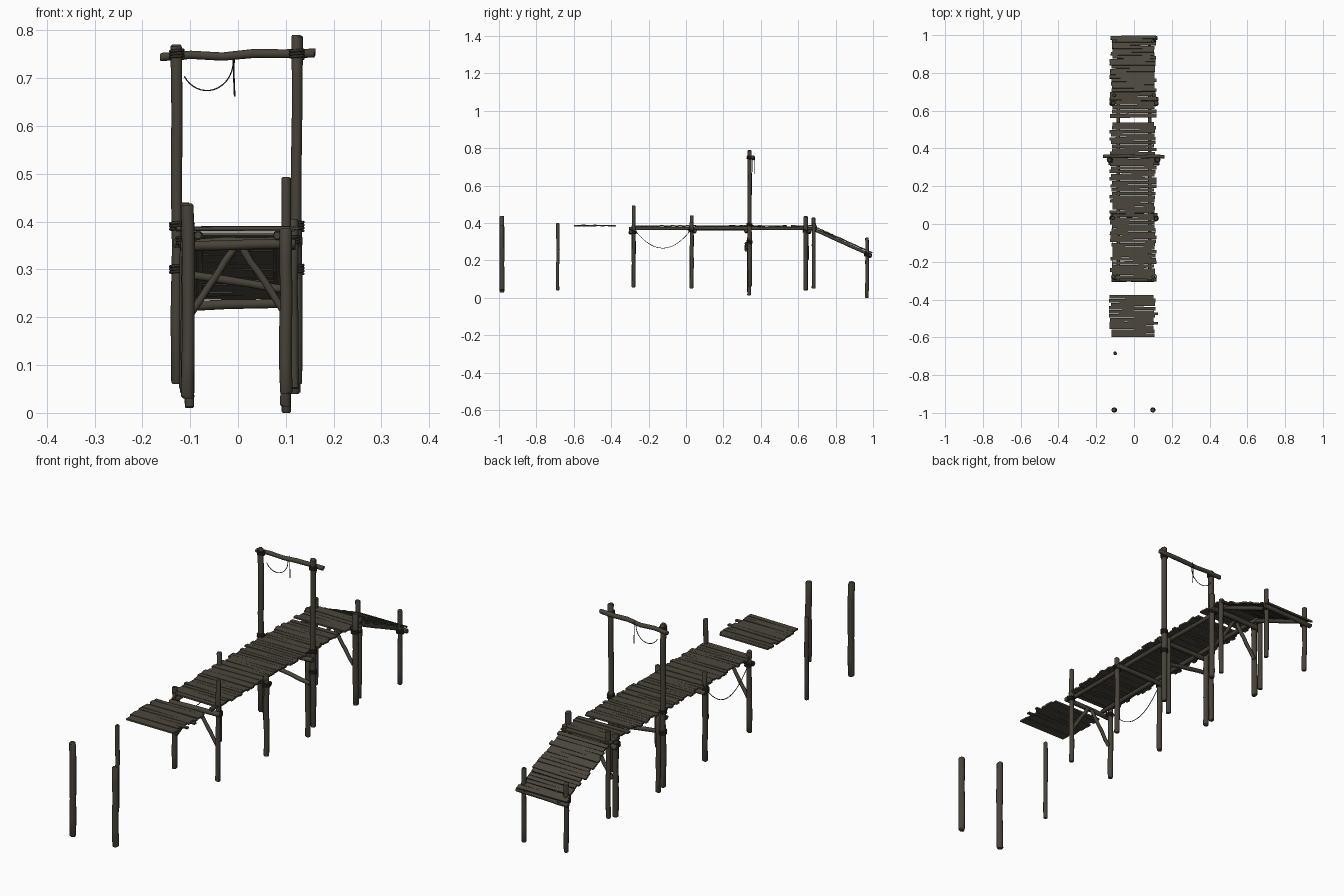
import bpy, bmesh, math, random
from mathutils import Vector, Matrix

random.seed(7)
if "Cube" in bpy.data.objects:
    bpy.data.objects.remove(bpy.data.objects["Cube"])


def material(name, rgb):
    m = bpy.data.materials.new(name)
    m.use_nodes = True
    m.diffuse_color = (*rgb, 1)
    m.node_tree.nodes["Principled BSDF"].inputs["Base Color"].default_value = (*rgb, 1)
    return m


PLANK = material("weathered plank", (0.072, 0.063, 0.046))
LOG = material("dark log", (0.064, 0.055, 0.041))
ROPE = material("rope", (0.03, 0.026, 0.02))


def finish(name, bm, mat, smooth=True):
    me = bpy.data.meshes.new(name)
    bmesh.ops.recalc_face_normals(bm, faces=bm.faces)
    bm.to_mesh(me)
    bm.free()
    me.materials.append(mat)
    ob = bpy.data.objects.new(name, me)
    bpy.context.collection.objects.link(ob)
    if smooth:
        bpy.ops.object.select_all(action='DESELECT')
        ob.select_set(True)
        bpy.context.view_layer.objects.active = ob
        bpy.ops.object.shade_smooth_by_angle(angle=math.radians(40))
    return ob


def log(name, a, b, r, wobble=0.0015, sides=10):
    """Rough round timber from a to b with chamfered ends."""
    a, b = Vector(a), Vector(b)
    d = b - a
    turn = d.to_track_quat('Z', 'Y')
    ch = 0.3 * r / d.length
    bm = bmesh.new()
    rings = []
    for t in (0, ch, 0.2, 0.4, 0.6, 0.8, 1 - ch, 1):
        end = t in (0, 1)
        off = Vector((random.uniform(-1, 1), random.uniform(-1, 1), 0)) * wobble
        rad = r * (0.75 if end else random.uniform(0.93, 1.05))
        ring = []
        for i in range(sides):
            ang = math.tau * i / sides
            p = Vector((math.cos(ang) * rad, math.sin(ang) * rad, 0))
            ring.append(bm.verts.new(a + d * t + turn @ (p + off)))
        rings.append(ring)
    for lo, hi in zip(rings, rings[1:]):
        for i in range(sides):
            j = (i + 1) % sides
            bm.faces.new((lo[i], lo[j], hi[j], hi[i]))
    bm.faces.new(rings[0])
    bm.faces.new(rings[-1])
    return finish(name, bm, LOG)


def rope(name, points, r=0.002):
    cu = bpy.data.curves.new(name, 'CURVE')
    cu.dimensions = '3D'
    cu.bevel_depth = r
    cu.bevel_resolution = 1
    cu.use_fill_caps = True
    sp = cu.splines.new('POLY')
    sp.points.add(len(points) - 1)
    for q, p in zip(sp.points, points):
        q.co = (*p, 1)
    cu.materials.append(ROPE)
    ob = bpy.data.objects.new(name, cu)
    bpy.context.collection.objects.link(ob)


def sag(a, b, drop, n=18):
    a, b = Vector(a), Vector(b)
    return [a.lerp(b, i / n) - Vector((0, 0, drop * (1 - (2 * i / n - 1) ** 2)))
            for i in range(n + 1)]


def lashing(name, centre, r, turns=3):
    """Coil of rope wound round an upright post."""
    x, y, z = centre
    steps = 12 * turns
    rope(name, [(x + r * math.cos(math.tau * i / 12), y + r * math.sin(math.tau * i / 12),
                 z + 0.006 * (i / 12 - turns / 2)) for i in range(steps + 1)], 0.0032)


def deck(name, start, end, x0=-0.122, x1=0.114, pitch=0.0195):
    """Row of uneven planks between two (y, z) points."""
    a, b = Vector((0, *start)), Vector((0, *end))
    d = b - a
    n = max(1, round(d.length / pitch))
    slope = math.atan2(d.z, d.y)
    bm = bmesh.new()
    for i in range(n):
        lo = x0 + random.uniform(-0.008, 0.009)
        hi = x1 + random.uniform(-0.009, 0.006)
        wide = d.length / n * random.uniform(0.85, 1.02)
        c = a + d * ((i + 0.5) / n) + Vector(((lo + hi) / 2, 0, random.uniform(-0.001, 0.001)))
        mat = (Matrix.Translation(c) @ Matrix.Rotation(slope, 4, 'X')
               @ Matrix.Rotation(random.uniform(-0.018, 0.018), 4, 'Z')
               @ Matrix.Rotation(random.uniform(-0.008, 0.008), 4, 'Y')
               @ Matrix.Diagonal((hi - lo, wide, 0.007, 1)))
        bmesh.ops.create_cube(bm, size=1, matrix=mat)
    finish(name, bm, PLANK, smooth=False)


# Upright posts: name, x, y, bottom, top, radius
posts = [
    ("front_post_right", -0.105, -0.985, 0.03, 0.438, 0.0135),
    ("front_post_left", 0.1, -0.985, 0.04, 0.386, 0.0135),
    ("lone_post", -0.1, -0.685, 0.04, 0.40, 0.009),
    ("deck_front_post_right", -0.108, -0.28, 0.055, 0.41, 0.011),
    ("deck_front_post_left", 0.1, -0.28, 0.055, 0.493, 0.010),
    ("second_post_right", -0.112, 0.03, 0.05, 0.44, 0.011),
    ("second_post_left", 0.115, 0.03, 0.05, 0.405, 0.011),
    ("gate_post_right", -0.128, 0.34, 0.06, 0.77, 0.0115),
    ("gate_post_left", 0.123, 0.34, 0.06, 0.79, 0.0115),
    ("gate_stub_right", -0.104, 0.338, 0.03, 0.36, 0.011),
    ("gate_stub_left", 0.1, 0.338, 0.013, 0.37, 0.011),
    ("fourth_post_right", -0.11, 0.64, 0.04, 0.40, 0.012),
    ("fourth_post_left", 0.118, 0.64, 0.04, 0.437, 0.012),
    ("ramp_top_post_right", -0.105, 0.683, 0.05, 0.43, 0.010),
    ("ramp_top_post_left", 0.105, 0.683, 0.05, 0.40, 0.010),
    ("ramp_end_post_right", -0.103, 0.968, 0.01, 0.31, 0.010),
    ("ramp_end_post_left", 0.1, 0.968, 0.0, 0.322, 0.010),
]
for name, x, y, z0, z1, r in posts:
    log(name, (x, y, z0), (x, y, z1), r)

# Crossbeams lashed to each pair of posts
for tag, y, z, half in (("front", -0.296, 0.35, 0.12), ("second", 0.047, 0.355, 0.125),
                        ("gate", 0.322, 0.355, 0.135), ("fourth", 0.66, 0.352, 0.13),
                        ("ramp_end", 0.984, 0.225, 0.125)):
    log(tag + "_crossbeam", (-half, y, z), (half, y, z + 0.004), 0.0105)
log("gate_low_brace", (-0.12, 0.322, 0.292), (0.12, 0.322, 0.255), 0.009)

# Stringers beneath the planks, and the sloping pair
for side, s in (("right", -1), ("left", 1)):
    x = 0.083 * s
    log("stringer_" + side, (x, -0.305, 0.371), (x, 0.7, 0.371), 0.0095, 0.001)
    log("ramp_stringer_" + side, (x, 0.68, 0.368), (x, 0.992, 0.227), 0.009, 0.001)
    # Diagonal braces below the crossbeams
    for tag, y in (("front", -0.283), ("fourth", 0.648)):
        log(tag + "_brace_" + side, (0.1 * s, y, 0.205), (0.008 * s, y, 0.345), 0.008)

# Planked surfaces
deck("floating_deck", (-0.598, 0.386), (-0.375, 0.386), -0.128, 0.108)
deck("main_deck", (-0.292, 0.384), (0.538, 0.384))
deck("rear_deck", (0.562, 0.384), (0.70, 0.384), pitch=0.023)
deck("ramp_deck", (0.70, 0.374), (0.996, 0.24))
bm = bmesh.new()
for y in (-0.475, -0.525):
    bmesh.ops.create_cube(bm, size=1, matrix=Matrix.Translation((0.113, y, 0.386))
                          @ Matrix.Diagonal((0.03, 0.014, 0.006, 1)))
finish("loose_plank_ends", bm, PLANK, smooth=False)

# Gate top beam
log("gate_beam", (-0.163, 0.357, 0.744), (0.162, 0.357, 0.754), 0.0095, 0.003)

# Rope lashings
for side, x in (("right", -0.128), ("left", 0.123)):
    for part, z in (("top", 0.75), ("deck", 0.39), ("low", 0.30)):
        lashing("gate_lashing_%s_%s" % (part, side), (x, 0.34, z), 0.0135)
for side, s in (("right", -1), ("left", 1)):
    for tag, x, y, z in (("front", 0.104, -0.28, 0.352), ("second", 0.114, 0.03, 0.36),
                         ("fourth", 0.114, 0.64, 0.357), ("ramp_end", 0.101, 0.968, 0.23)):
        lashing("%s_lashing_%s" % (tag, side), (x * s, y, z), 0.014)

# Hanging ropes
rope("gate_rope", [(-0.065 + 0.055 * math.cos(a), 0.357, 0.735 + 0.061 * math.sin(a))
                   for a in [math.pi * (1.17 + 0.83 * i / 16) for i in range(17)]]
     + [(-0.008, 0.357, 0.757)], 0.0015)
rope("gate_rope_end", [(-0.008, 0.367, 0.757), (-0.009, 0.368, 0.71), (-0.007, 0.367, 0.662)], 0.0018)
rope("side_rope", sag((-0.112, -0.27, 0.358), (-0.114, 0.022, 0.358), 0.092), 0.0016)
